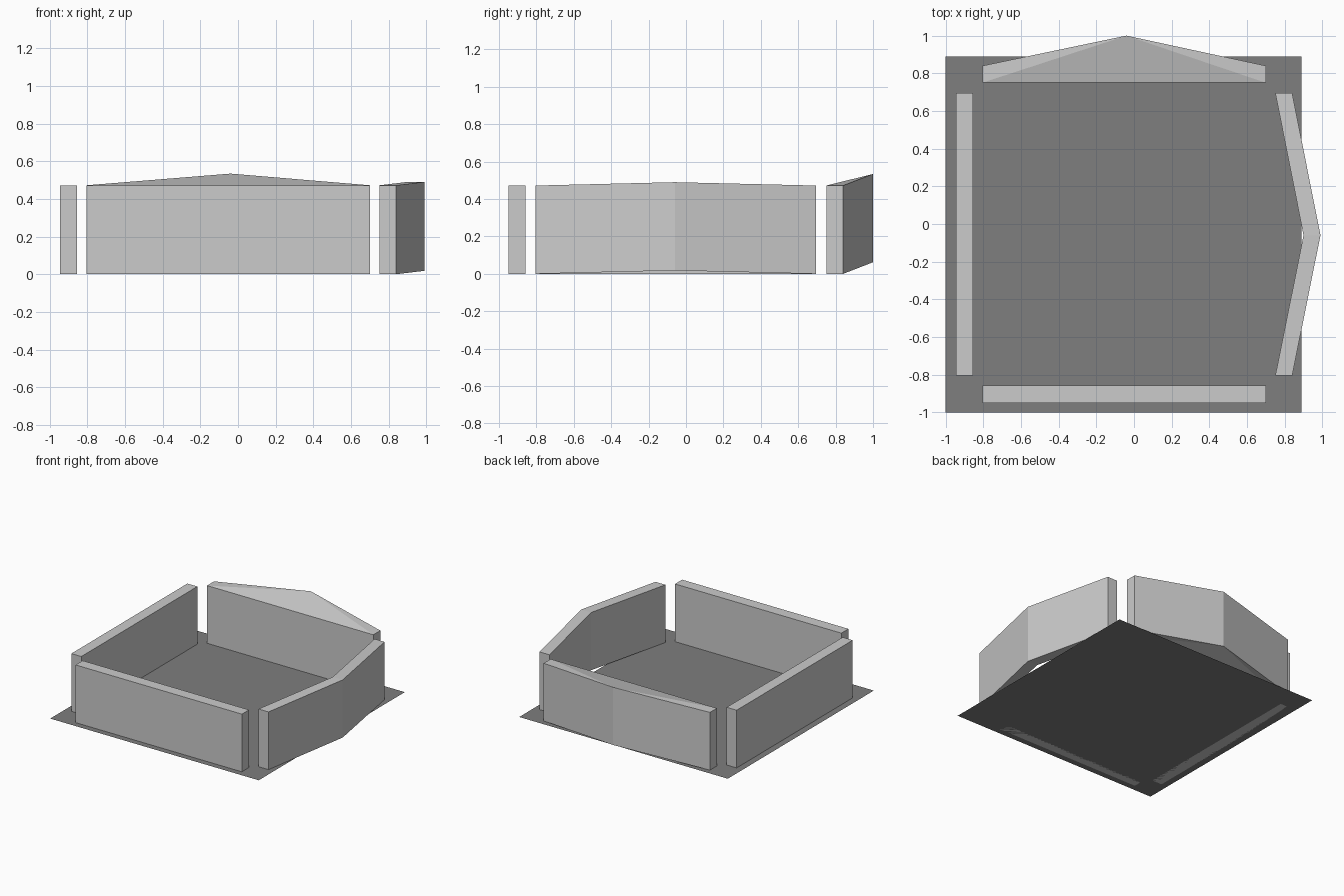
import bpy, bmesh

if "Cube" in bpy.data.objects:
    bpy.data.objects.remove(bpy.data.objects["Cube"])

H = 0.472  # wall height


def material(name, v):
    m = bpy.data.materials.new(name)
    m.diffuse_color = (v, v, v, 1)
    m.use_nodes = True
    m.node_tree.nodes["Principled BSDF"].inputs["Base Color"].default_value = m.diffuse_color
    return m


wall_grey = material("light grey", 0.60)
floor_grey = material("mid grey", 0.21)


def finish(name, bm, mat):
    bmesh.ops.recalc_face_normals(bm, faces=bm.faces)
    me = bpy.data.meshes.new(name)
    bm.to_mesh(me)
    bm.free()
    me.materials.append(mat)
    ob = bpy.data.objects.new(name, me)
    bpy.context.collection.objects.link(ob)
    return ob


def wall(name, outline, caps):
    """Extrude an outline of (x, y, base z) upward; caps lists the end faces."""
    bm = bmesh.new()
    low = [bm.verts.new(p) for p in outline]
    top = [bm.verts.new((x, y, z + H)) for x, y, z in outline]
    n = len(outline)
    for i in range(n):
        j = (i + 1) % n
        bm.faces.new((low[i], low[j], top[j], top[i]))
    for cap in caps:
        bm.faces.new([low[i] for i in cap])
        bm.faces.new([top[i] for i in cap])
    return finish(name, bm, wall_grey)


def straight_wall(name, x0, x1, y0, y1):
    wall(name, [(x0, y0, 0), (x1, y0, 0), (x1, y1, 0), (x0, y1, 0)], [(0, 1, 2, 3)])


# Floor sheet
bm = bmesh.new()
bm.faces.new([bm.verts.new(p) for p in
              ((-1, -1, 0), (0.888, -1, 0), (0.888, 0.888, 0), (-1, 0.888, 0))])
floor = finish("floor", bm, floor_grey)
# keep the sheet facing up
if floor.data.polygons[0].normal.z < 0:
    floor.data.flip_normals()

# Straight walls
straight_wall("left_wall", -0.945, -0.855, -0.805, 0.695)
straight_wall("front_wall", -0.805, 0.70, -0.95, -0.858)

# Right wall, bent outward and slightly raised at its middle
wall("right_wall",
     [(0.75, -0.805, 0), (0.84, -0.805, 0), (0.99, -0.06, 0.018),
      (0.84, 0.695, 0), (0.75, 0.695, 0), (0.90, -0.06, 0.018)],
     [(0, 1, 2, 5), (5, 2, 3, 4)])

# Back wall, flat inside with a peaked and raised outer side
wall("back_wall",
     [(-0.805, 0.75, 0), (0.70, 0.75, 0), (0.70, 0.84, 0),
      (-0.04, 1.0, 0.062), (-0.805, 0.84, 0)],
     [(0, 1, 3), (1, 2, 3), (0, 3, 4)])
